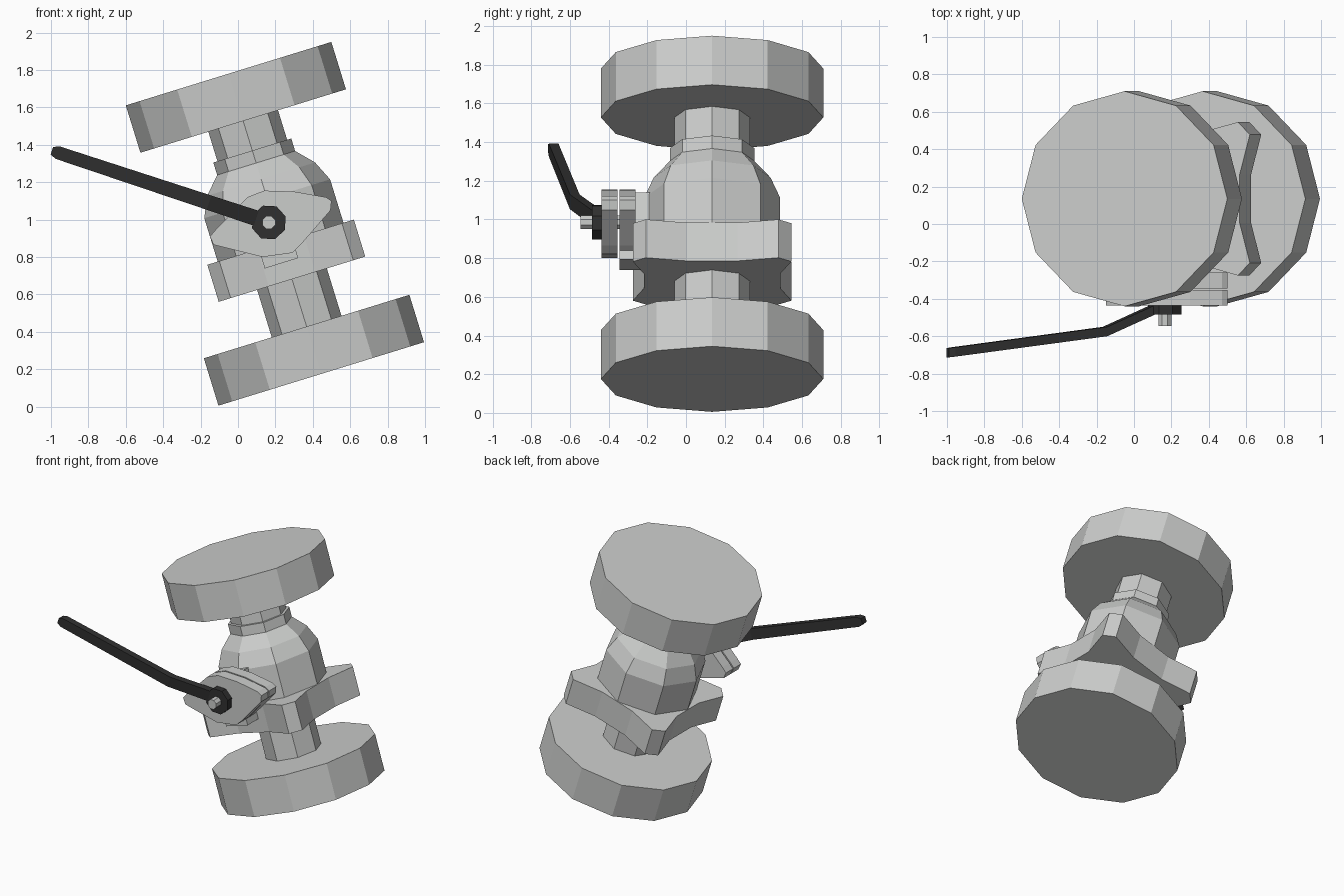
import bpy, bmesh, math
from mathutils import Matrix, Vector

if "Cube" in bpy.data.objects:
    bpy.data.objects.remove(bpy.data.objects["Cube"])

def material(name, rgb):
    m = bpy.data.materials.new(name)
    m.diffuse_color = (*rgb, 1)
    m.use_nodes = True
    m.node_tree.nodes["Principled BSDF"].inputs["Base Color"].default_value = m.diffuse_color
    return m

METAL = material("light grey metal", (0.6, 0.61, 0.6))
DARK = material("black handle", (0.03, 0.03, 0.03))

# Leaning frame shared by the valve body
TILT = Matrix.Translation((0.445, 0.135, 0.175)) @ Matrix.Rotation(math.radians(-17.15), 4, 'Y')
FLAT = Matrix.Identity(4)

def loft(name, rings, mat, matrix=FLAT):
    """Solid skinned through equal-length rings of points, capped at both ends."""
    bm = bmesh.new()
    loops = [[bm.verts.new(matrix @ Vector(p)) for p in r] for r in rings]
    n = len(rings[0])
    for a, b in zip(loops, loops[1:]):
        for i in range(n):
            j = (i + 1) % n
            bm.faces.new((a[i], a[j], b[j], b[i]))
    bm.faces.new(loops[0][::-1])
    bm.faces.new(loops[-1])
    bmesh.ops.recalc_face_normals(bm, faces=bm.faces[:])
    mesh = bpy.data.meshes.new(name)
    bm.to_mesh(mesh)
    bm.free()
    mesh.materials.append(mat)
    ob = bpy.data.objects.new(name, mesh)
    bpy.context.collection.objects.link(ob)
    return ob

def lathe(name, profile, sides):
    """Turned part on the leaning axis; profile is (radius, height)."""
    ang = [2 * math.pi * i / sides for i in range(sides)]
    return loft(name, [[(r * math.cos(a), r * math.sin(a), h) for a in ang] for r, h in profile],
                METAL, TILT)

def slab(name, outline, y0, y1, mat, matrix=FLAT):
    """Front-facing x/z outline given depth in y."""
    return loft(name, [[(x, y, z) for x, z in outline] for y in (y0, y1)], mat, matrix)

def octagon(cx, cz, r, turn=0):
    return [(cx + r * math.cos(turn + i * math.pi / 4), cz + r * math.sin(turn + i * math.pi / 4))
            for i in range(8)]

# Pipe flanges, pipe and bulbous body
lathe("bottom_flange", [(0.575, 0), (0.575, 0.265)], 12)
lathe("top_flange", [(0.575, 1.415), (0.575, 1.68)], 12)
lathe("lower_pipe", [(0.195, 0.25), (0.195, 0.56)], 8)
lathe("upper_pipe", [(0.195, 1.22), (0.195, 1.43)], 8)
lathe("collar", [(0.218, 1.17), (0.218, 1.25)], 8)
lathe("valve_body", [(0.352, 0.70), (0.352, 0.98), (0.302, 1.09), (0.218, 1.18)], 8)

# Square mounting plate with hollowed sides and clipped corners
outline = []
for k in range(4):
    turn = Matrix.Rotation(k * math.pi / 2, 3, 'Z')
    outline += [turn @ Vector(p) for p in
                ((0.41, -0.343, 0), (0.353, -0.13, 0), (0.353, 0.13, 0), (0.41, 0.343, 0))]
loft("mounting_plate", [[(p.x, p.y, h) for p in outline] for h in (0.53, 0.737)], METAL, TILT)

# Stem pad on the front of the body
slab("stem_pad", [(-0.122, 0.628), (0.065, 0.628), (0.065, 0.99), (-0.122, 0.99)],
     -0.48, -0.30, METAL, TILT)

# Pair of gland plates
gland = [(-0.15, 0.91), (-0.13, 0.865), (0.13, 0.80), (0.29, 0.822), (0.335, 0.865), (0.495, 1.05),
         (0.5, 1.10), (0.47, 1.12), (0.30, 1.15), (0.14, 1.155), (0.05, 1.12), (-0.12, 0.945)]
slab("front_gland_plate", gland, -0.437, -0.354, METAL)
slab("rear_gland_plate", gland, -0.344, -0.26, METAL)

# Stem and handle hub
HX, HZ = 0.165, 0.985
slab("stem", octagon(HX, HZ, 0.037, math.pi / 8), -0.545, -0.25, METAL)
slab("handle_hub", octagon(HX, HZ, 0.095, math.pi / 8 - 0.05), -0.485, -0.43, DARK)

# Cranked handle bar: (x, centre y, half width) along its length
slope = (1.365 - HZ) / (-0.985 - HX)
side = Vector((-slope, 0, 1)).normalized()
rings = []
for x, y, w in ((0.10, -0.459, 0.042), (-0.155, -0.575, 0.040),
                (-0.965, -0.684, 0.035), (-0.995, -0.688, 0.021)):
    c = Vector((x, y, HZ + slope * (x - HX)))
    d = Vector((0, 0.025, 0))
    rings.append([c + side * w - d, c + side * w + d, c - side * w + d, c - side * w - d])
loft("handle_bar", rings, DARK)
